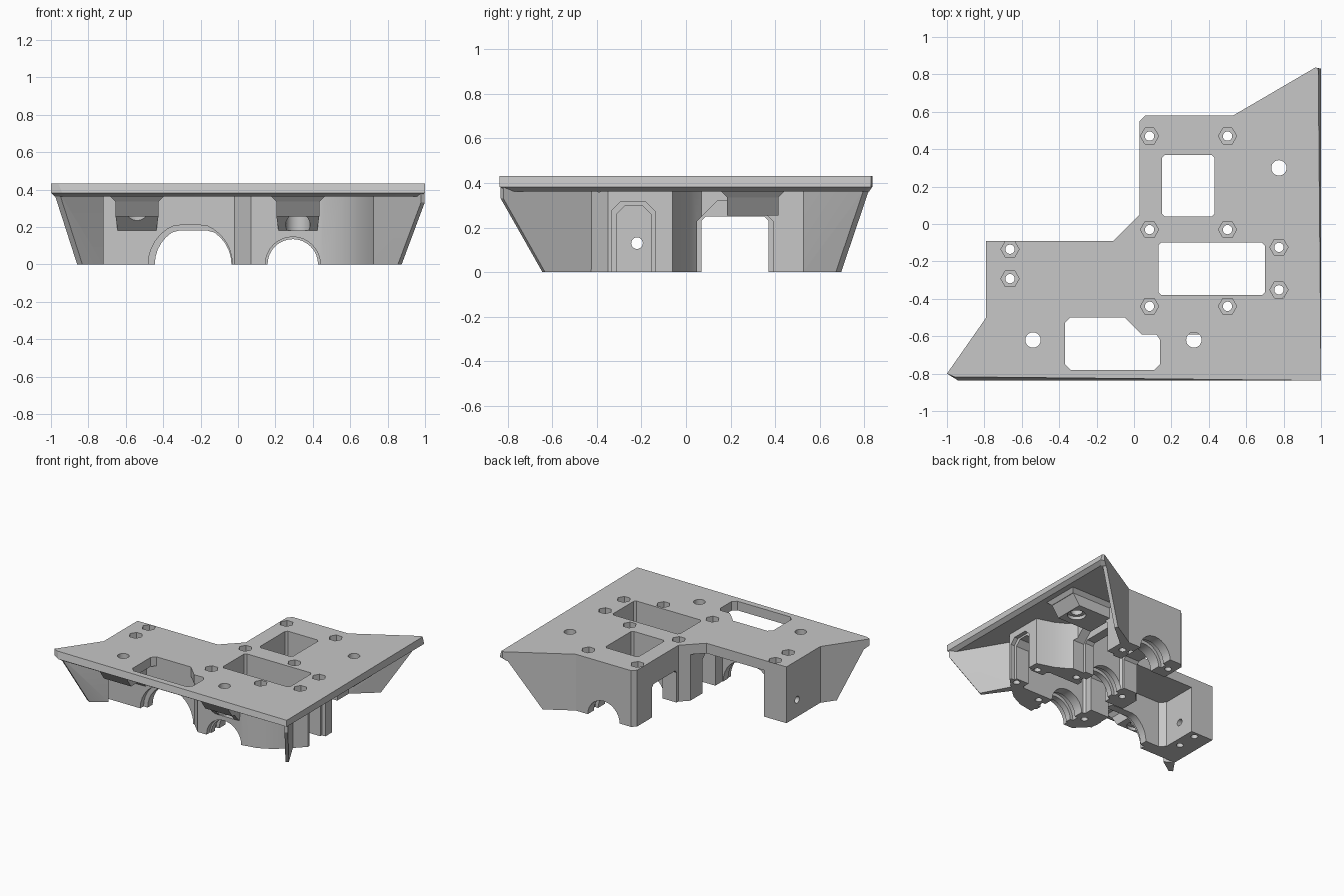
import bpy, bmesh, math
from mathutils import Vector

if "Cube" in bpy.data.objects:
    bpy.data.objects.remove(bpy.data.objects["Cube"], do_unlink=True)

grey = bpy.data.materials.new("plain_grey")
grey.use_nodes = True
grey.diffuse_color = (0.57, 0.57, 0.57, 1)
grey.node_tree.nodes["Principled BSDF"].inputs["Base Color"].default_value = (0.57, 0.57, 0.57, 1)


def finish(name, bm):
    bmesh.ops.recalc_face_normals(bm, faces=bm.faces)
    mesh = bpy.data.meshes.new(name)
    bm.to_mesh(mesh)
    bm.free()
    mesh.materials.append(grey)
    ob = bpy.data.objects.new(name, mesh)
    bpy.context.collection.objects.link(ob)
    return ob


def loft(name, rings):
    """Closed solid through rings of equal point count."""
    bm = bmesh.new()
    rows = [[bm.verts.new(p) for p in ring] for ring in rings]
    n = len(rows[0])
    for a, b in zip(rows, rows[1:]):
        for i in range(n):
            j = (i + 1) % n
            bm.faces.new((a[i], a[j], b[j], b[i]))
    bm.faces.new(rows[0][::-1])
    bm.faces.new(rows[-1])
    return finish(name, bm)


def prism(name, outline, lo, hi, axis="z"):
    """Outline extruded along an axis; x uses (y, z), y uses (x, z)."""
    place = {"z": lambda a, b, t: (a, b, t),
             "y": lambda a, b, t: (a, t, b),
             "x": lambda a, b, t: (t, a, b)}[axis]
    return loft(name, [[place(a, b, t) for a, b in outline] for t in (lo, hi)])


def hull(name, points):
    bm = bmesh.new()
    for p in points:
        bm.verts.new(p)
    bmesh.ops.convex_hull(bm, input=bm.verts)
    return finish(name, bm)


def circle(cx, cy, r, n=32):
    return [(cx + r * math.cos(2 * math.pi * i / n), cy + r * math.sin(2 * math.pi * i / n)) for i in range(n)]


def rect(a0, a1, b0, b1, c=0.015):
    """Rectangle with cut corners."""
    return [(a0 + c, b0), (a1 - c, b0), (a1, b0 + c), (a1, b1 - c),
            (a1 - c, b1), (a0 + c, b1), (a0, b1 - c), (a0, b0 + c)]


def opening(a0, a1, top, c):
    """Doorway outline open at the floor, with cut upper corners."""
    return [(a0, -0.1), (a1, -0.1), (a1, top - c), (a1 - c, top), (a0 + c, top), (a0, top - c)]


def combine(target, other, operation):
    mod = target.modifiers.new("bool", "BOOLEAN")
    mod.object, mod.operation, mod.solver = other, operation, "EXACT"
    graph = bpy.context.evaluated_depsgraph_get()
    mesh = bpy.data.meshes.new_from_object(target.evaluated_get(graph))
    target.modifiers.remove(mod)
    target.data = mesh
    bpy.data.objects.remove(other, do_unlink=True)


def cut(outline, lo, hi, axis="z"):
    combine(body, prism("cutter", outline, lo, hi, axis), "DIFFERENCE")


# Deck plate: small chamfer under its overhanging front and side
shared = [(-0.79, -0.5), (-0.79, -0.09), (-0.11, -0.09), (0.03, 0.05),
          (0.03, 0.55), (0.06, 0.58), (0.53, 0.58)]
under = [(-0.979, -0.77)] + shared + [(0.945, 0.8224), (0.97, 0.80), (0.97, -0.80), (-0.93, -0.805)]
middle = [(-1.0, -0.8)] + shared + [(0.97, 0.837), (1.0, 0.83), (1.0, -0.837), (-0.94, -0.837)]
top = [(-1.0, -0.8)] + shared + [(0.97, 0.837), (0.985, 0.832), (1.0, -0.837), (-0.96, -0.817)]
body = loft("mount_body", [[(x, y, z) for x, y in ring]
                           for ring, z in ((under, 0.362), (middle, 0.383), (top, 0.432))])

# Wall block below the deck
walls = shared + [(0.57, 0.55), (0.57, 0.07), (0.62, 0.03), (0.71, -0.02), (0.84, -0.06),
                  (0.84, -0.35), (0.79, -0.40), (0.74, -0.45), (0.66, -0.52), (0.56, -0.57),
                  (0.45, -0.59), (0.07, -0.59), (-0.02, -0.5)]
combine(body, prism("wall_block", walls, 0, 0.40), "UNION")

# Outer doorway in the side wall, behind the side boss
cut(opening(0.05, 0.39, 0.32, 0.09), 0.5, 0.9, "x")


# Corner fins, thinning towards the outer edge
def fin(name, root, foot, tip, tip_z, side):
    pts = []
    for (x, y), z, width in ((root, 0, 1), (foot, 0, 0.4), (tip, tip_z, 0.4), (tip, 0.38, 0.4), (root, 0.38, 1)):
        pts += [(x, y, z), (x + side[0] * width, y + side[1] * width, z)]
    combine(body, hull(name, pts), "UNION")


fin("left_fin", (-0.79, -0.5), (-0.86, -0.6), (-0.979, -0.77), 0.37, (0.07, -0.04))
fin("rear_fin", (0.53, 0.58), (0.73, 0.6968), (0.945, 0.8224), 0.37, (0.03, -0.06))
fin("corner_fin", (0.70, -0.43), (0.855, -0.645), (0.978, -0.832), 0.33, (0.05, 0.03))


# Screw bosses with sloped fronts, flared into the deck, gusseted to the front wall
def boss(x, y, out, wall, gusset):
    out = Vector(out)
    across = Vector((-out.y, out.x)) * 0.115

    def block(name, section):
        pts = []
        for dist, z, grow in section:
            for s in (-1, 1):
                p = Vector((x, y)) + out * dist + across * s * grow
                pts.append((p.x, p.y, z))
        combine(body, hull(name, pts), "UNION")

    back = wall - 0.02
    block("boss", ((0.13, 0.34, 1), (0.07, 0.255, 1), (back, 0.255, 1), (back, 0.34, 1)))
    block("boss_flare", ((0.13, 0.335, 1), (0.16, 0.37, 1.3), (back, 0.335, 1), (back, 0.37, 1.3)))
    if gusset:
        block("gusset", ((wall + 0.08, 0.26, 1), (wall, 0.18, 0.9), (back, 0.18, 0.9), (back, 0.26, 1)))


bosses = [(-0.54, -0.62, (0, -1), -0.12, True), (0.32, -0.62, (0, -1), -0.03, True),
          (0.775, 0.3, (1, 0), -0.205, False)]
for b in bosses:
    boss(*b)

# Pockets through the deck
cut(rect(0.15, 0.43, 0.04, 0.37), -0.1, 0.6)
cut(rect(0.13, 0.70, -0.38, -0.10), -0.1, 0.6)
cut([(-0.37, -0.53), (-0.34, -0.5), (-0.05, -0.5), (0.04, -0.59), (0.12, -0.59), (0.14, -0.62),
     (0.14, -0.75), (0.11, -0.78), (-0.34, -0.78), (-0.37, -0.75)], 0.25, 0.6)

# Left chamber, fully open to the rear below the deck
cut([(-0.6, -0.36), (-0.56, -0.40), (-0.03, -0.40), (-0.03, 0.05), (-0.6, 0.05)], -0.1, 0.355)

# Front arches and the tunnel through every cross wall
for centre, radius, roof, back in ((-0.255, 0.225, 0.21, -0.46), (-0.24, 0.205, 0.18, -0.3)):
    arch = [(x, min(z, roof)) for x, z in circle(centre, 0, radius)]
    cut(arch, -0.9, back, "y")
cut(circle(0.293, 0, 0.147), -0.9, -0.55, "y")
cut(circle(0.293, 0, 0.135), -0.6, 0.9, "y")
for y in (-0.48, -0.03, 0.48):
    cut(circle(0.293, 0, 0.16), y - 0.025, y + 0.025, "y")

# Side doorway and the lengthwise slot
cut(opening(0.07, 0.37, 0.25, 0.02), -0.1, 0.54, "x")
cut(opening(-0.312, -0.158, 0.30, 0.04), -0.1, 0.9, "x")
cut(opening(-0.335, -0.14, 0.315, 0.04), 0.81, 0.9, "x")
cut(circle(-0.22, 0.13, 0.026, 24), -0.9, -0.5, "x")

# Boss holes with counterbores
for x, y, *_ in bosses:
    cut(circle(x, y, 0.041), 0.2, 0.6)
    cut(circle(x, y, 0.065), 0.18, 0.28)

# Bolt holes with hexagonal nut recesses
bolts = [(x, y) for x in (0.083, 0.5) for y in (0.47, -0.03, -0.44)]
bolts += [(0.775, -0.125), (0.775, -0.352), (-0.663, -0.135), (-0.663, -0.292)]
for x, y in bolts:
    cut(circle(x, y, 0.025, 20), -0.1, 0.6)
    cut(circle(x, y, 0.049, 6), 0.36, 0.6)

# Smooth the round surfaces, keep the edges crisp
bpy.ops.object.select_all(action="DESELECT")
body.select_set(True)
bpy.context.view_layer.objects.active = body
bpy.ops.object.shade_smooth_by_angle(angle=math.radians(25))
